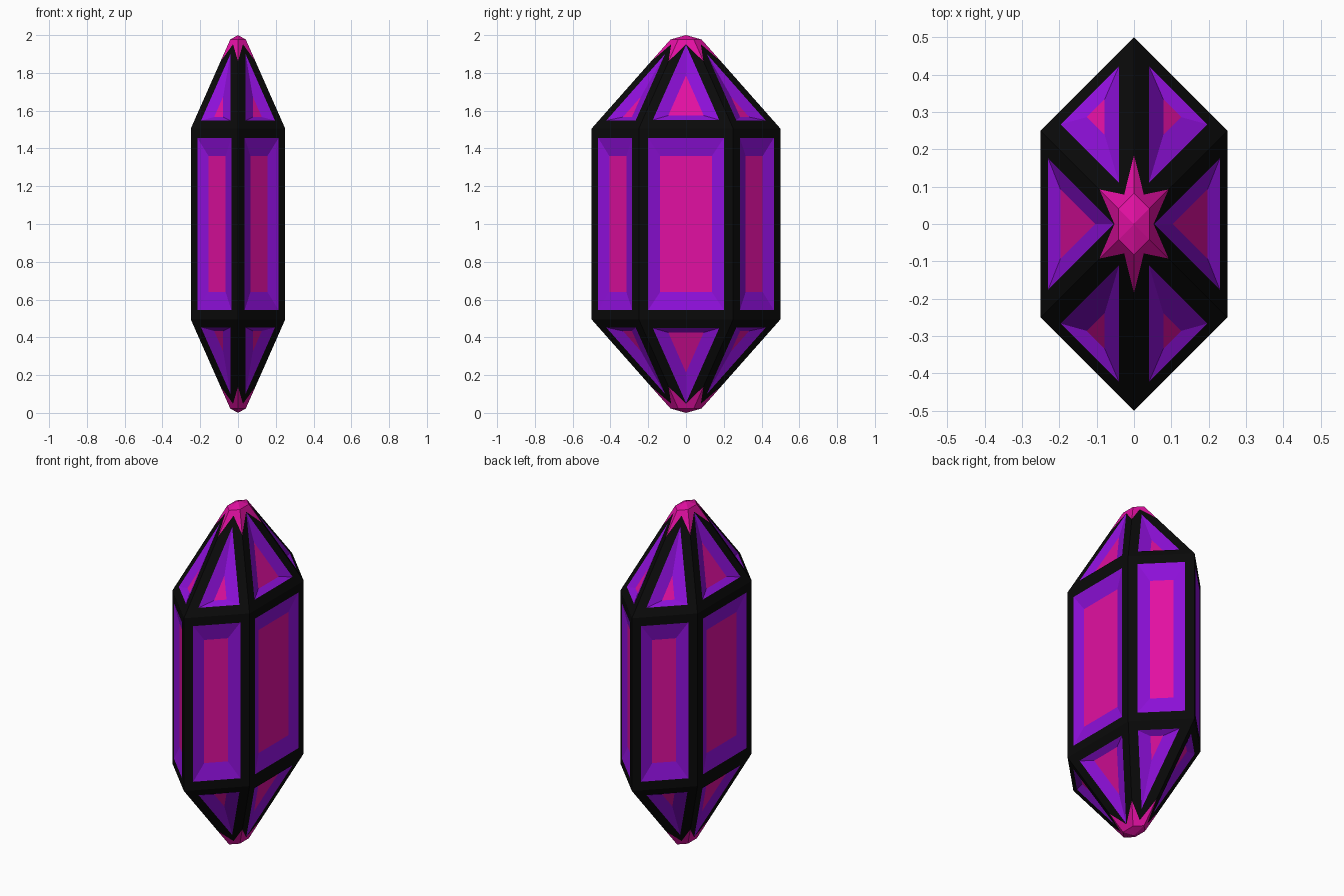
import bpy, bmesh
from mathutils import Vector

cube = bpy.data.objects.get("Cube")
if cube:
    bpy.data.objects.remove(cube, do_unlink=True)

# Main sizes
SHOULDER = 0.505        # half height of the straight body
PEAK = 1.07             # where the sloping ridges would meet
TIP = 1.0               # half height of the blunt tip
BORDER, DEPTH = 0.05, 0.02
CENTRE = Vector((0, 0, 1))
HEXAGON = [(0.25, -0.25), (0.25, 0.25), (0, 0.5),
           (-0.25, 0.25), (-0.25, -0.25), (0, -0.5)]


def material(name, colour, rough):
    m = bpy.data.materials.new(name)
    m.use_nodes = True
    m.diffuse_color = (*colour, 1)
    bsdf = m.node_tree.nodes["Principled BSDF"]
    bsdf.inputs["Base Color"].default_value = (*colour, 1)
    bsdf.inputs["Roughness"].default_value = rough
    return m


def inset(poly, dists):
    """Move every edge i (corner i to i+1) of a flat polygon inward."""
    out = []
    for i, p in enumerate(poly):
        a = (poly[i - 1] - p).normalized()
        b = (poly[(i + 1) % len(poly)] - p).normalized()
        s = a.cross(b).length
        out.append(p + a * dists[i] / s + b * dists[i - 1] / s)
    return out


def strips(outer, inner):
    n = len(outer)
    return [[outer[i], outer[(i + 1) % n], inner[(i + 1) % n], inner[i]]
            for i in range(n)]


frame, bevels, centres, tips = [], [], [], []


def recess(poly, dists):
    """Sloping border and sunken flat centre of one panel."""
    n = (poly[1] - poly[0]).cross(poly[2] - poly[0]).normalized()
    if n.dot(poly[0] - CENTRE) < 0:
        n = -n
    floor = [p - n * DEPTH for p in inset(poly, dists)]
    bevels.extend(strips(poly, floor))
    centres.append(floor)


for i in range(6):
    ends = HEXAGON[i], HEXAGON[(i + 1) % 6]
    lo = [CENTRE + Vector((x, y, -SHOULDER)) for x, y in ends]
    hi = [CENTRE + Vector((x, y, SHOULDER)) for x, y in ends]

    # Body side with its long panel
    side = [lo[0], lo[1], hi[1], hi[0]]
    panel = inset(side, [BORDER] * 4)
    frame.extend(strips(side, panel))
    recess(panel, [0.095, 0.063, 0.095, 0.063])

    # Sloping facets above and below, each ending in a star at the tip
    for base, sign in ((hi, 1), (lo, -1)):
        b0, b1 = base
        peak = CENTRE + Vector((0, 0, sign * PEAK))
        tip = CENTRE + Vector((0, 0, sign * TIP))
        tri = inset([b0, b1, peak], [BORDER] * 3)
        s0, s1 = (peak.lerp(b, 0.37) for b in base)
        c0, c1 = (peak.lerp(b, 0.165) for b in base)
        valley = peak.lerp((b0 + b1) / 2, 0.21)
        frame.append([b0, b1, tri[1], tri[0]])
        frame.append([b1, s1, valley, tri[2], tri[1]])
        frame.append([s0, b0, tri[0], tri[2], valley])
        recess(tri, [0.035, 0.063, 0.063])
        tips.extend([[s1, c1, valley], [c0, s0, valley],
                     [c1, c0, valley], [c0, c1, tip]])


def build(name, polys, mat):
    bm = bmesh.new()
    for poly in polys:
        f = bm.faces.new([bm.verts.new(p) for p in poly])
        f.normal_update()
        if f.normal.dot(f.calc_center_median() - CENTRE) < 0:
            f.normal_flip()
    bmesh.ops.remove_doubles(bm, verts=bm.verts, dist=0.0001)
    mesh = bpy.data.meshes.new(name)
    bm.to_mesh(mesh)
    bm.free()
    mesh.materials.append(mat)
    bpy.context.collection.objects.link(bpy.data.objects.new(name, mesh))


black = material("black", (0.003, 0.003, 0.003), 0.6)
purple = material("purple", (0.27, 0.005, 0.7), 0.5)
pink = material("pink", (0.76, 0.005, 0.36), 0.5)
build("frame", frame, black)
build("panel_bevels", bevels, purple)
build("panel_centres", centres, pink)
build("star_tips", tips, pink)
